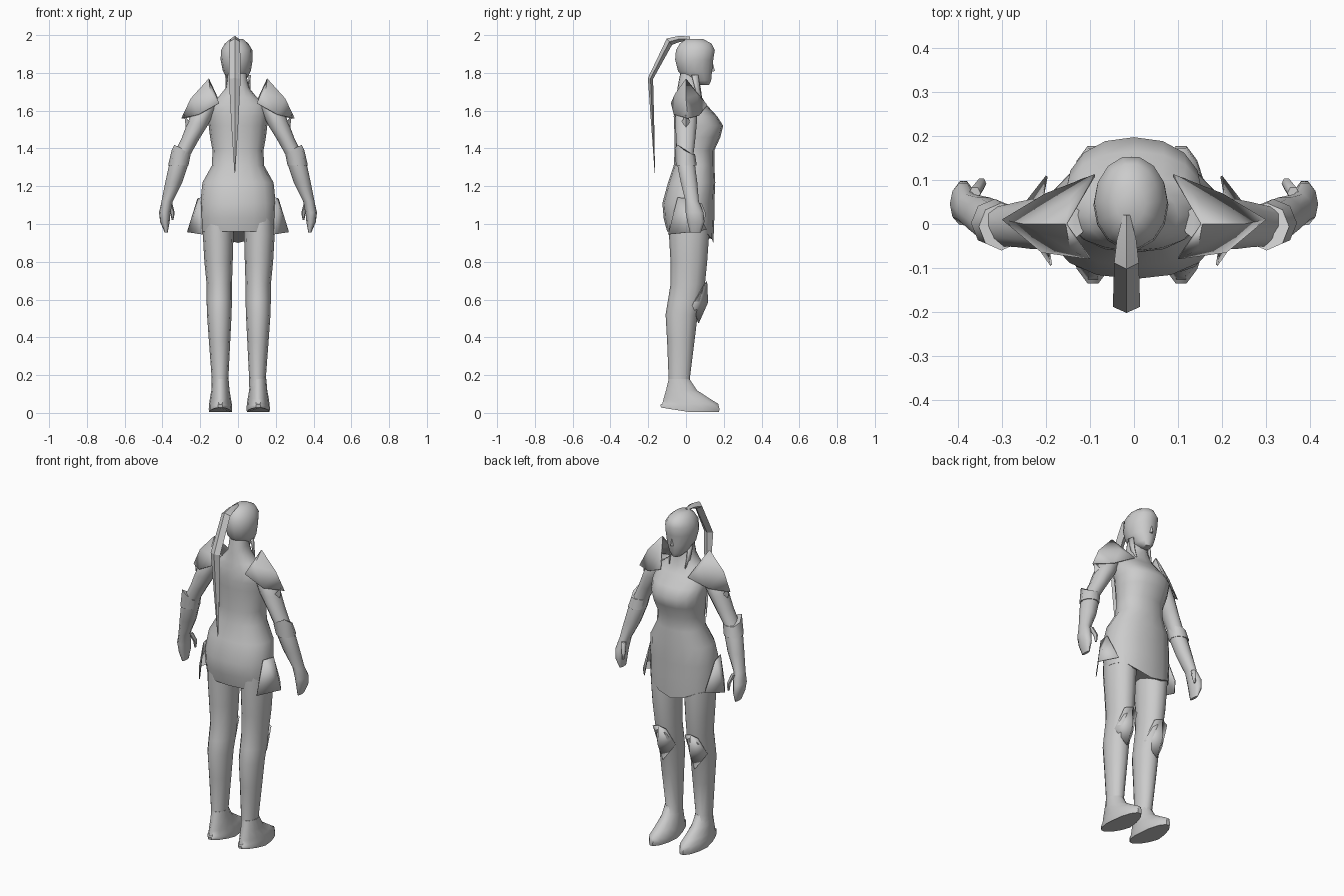
import bpy, bmesh, math

grey = bpy.data.materials.new("plain_grey")
grey.diffuse_color = (0.6, 0.6, 0.6, 1)


def finish(name, bm, mirror, thick, angle):
    bmesh.ops.recalc_face_normals(bm, faces=bm.faces)
    me = bpy.data.meshes.new(name)
    bm.to_mesh(me)
    bm.free()
    me.materials.append(grey)
    ob = bpy.data.objects.new(name, me)
    bpy.context.collection.objects.link(ob)
    bpy.ops.object.select_all(action='DESELECT')
    ob.select_set(True)
    bpy.context.view_layer.objects.active = ob
    bpy.ops.object.shade_smooth_by_angle(angle=math.radians(angle))
    if thick:
        ob.modifiers.new("thickness", 'SOLIDIFY').thickness = thick
    if mirror:
        ob.modifiers.new("mirror", 'MIRROR')
    return ob


def loft(name, rings, sides=12, power=1.0, mirror=False, shape=None, angle=60):
    """Skin level rings given as (z, x0, x1, y0, y1)."""
    bm = bmesh.new()
    loops = []
    for i, (z, x0, x1, y0, y1) in enumerate(rings):
        loop = []
        for k in range(sides):
            a = 2 * math.pi * k / sides
            c, s = math.cos(a), math.sin(a)
            c = math.copysign(abs(c) ** power, c)
            s = math.copysign(abs(s) ** power, s)
            dz = shape(i, c, s) if shape else 0
            loop.append(bm.verts.new(((x0 + x1) / 2 + c * (x1 - x0) / 2,
                                      (y0 + y1) / 2 + s * (y1 - y0) / 2, z + dz)))
        loops.append(loop)
    for a, b in zip(loops, loops[1:]):
        for k in range(sides):
            j = (k + 1) % sides
            bm.faces.new((a[k], a[j], b[j], b[k]))
    bm.faces.new(loops[0])
    bm.faces.new(loops[-1])
    return finish(name, bm, mirror, 0, angle)


def plate(name, points, faces, mirror=True, thick=0.005, angle=35):
    bm = bmesh.new()
    vs = [bm.verts.new(p) for p in points]
    for f in faces:
        bm.faces.new([vs[i] for i in f])
    return finish(name, bm, mirror, thick, angle)


# Torso with short skirt; the hem dips to a point at the front
def hem(i, c, s):
    return -0.06 * max(s, 0) ** 6 if i == 0 else 0


loft("torso", [
    (0.96, -.195, .195, -.10, .145), (1.03, -.20, .20, -.118, .15),
    (1.11, -.20, .20, -.125, .15), (1.22, -.188, .188, -.095, .155),
    (1.31, -.138, .138, -.065, .15), (1.39, -.135, .135, -.06, .15),
    (1.46, -.148, .148, -.06, .182), (1.52, -.155, .155, -.063, .197),
    (1.57, -.16, .16, -.065, .165), (1.63, -.15, .15, -.06, .11),
    (1.67, -.105, .10, -.052, .085), (1.72, -.065, .06, -.045, .078),
    (1.76, -.058, .05, -.038, .07), (1.80, -.055, .045, -.03, .06)],
    sides=16, power=0.9, shape=hem)

# Head, nose and side locks
loft("head", [
    (1.735, -.03, .02, .07, .122), (1.76, -.055, .042, .0, .135),
    (1.81, -.08, .068, -.045, .14), (1.87, -.092, .078, -.06, .147),
    (1.92, -.09, .076, -.056, .155), (1.955, -.07, .055, -.035, .138),
    (1.98, -.04, .025, .0, .09)], sides=14)
plate("nose", [(-.005, .14, 1.86), (-.02, .13, 1.805), (.01, .13, 1.805), (-.005, .153, 1.81)],
      [(0, 1, 3), (0, 3, 2), (1, 2, 3)], mirror=False, thick=0)
plate("side_lock", [(.068, .03, 1.79), (.06, .065, 1.79), (.065, .05, 1.71), (.058, .075, 1.71),
                    (.05, .095, 1.61)],
      [(0, 1, 3, 2), (2, 3, 4)])

# Ponytail: four-sided sweep of (y, z, half width, half depth, tangent angle)
bm = bmesh.new()
prev = None
for y, z, w, d, t in [(.02, 1.98, .008, .012, 90), (-.035, 1.98, .022, .016, 95),
                      (-.088, 1.965, .028, .022, 130), (-.188, 1.77, .031, .014, 170),
                      (-.176, 1.52, .018, .008, 180), (-.165, 1.27, .002, .001, 180)]:
    n = (math.cos(math.radians(t)), math.sin(math.radians(t)))
    ring = [bm.verts.new((-.017 + a * w, y + n[0] * b * d, z + n[1] * b * d))
            for a, b in ((-1, 0), (0, -1), (1, 0), (0, 1))]
    if prev:
        for k in range(4):
            j = (k + 1) % 4
            bm.faces.new((prev[k], prev[j], ring[j], ring[k]))
    else:
        bm.faces.new(ring)
    prev = ring
bm.faces.new(prev)
finish("ponytail", bm, False, 0, 20)

# Arms with hands
loft("arm", [
    (1.65, .11, .18, -.035, .04), (1.61, .12, .235, -.055, .06),
    (1.53, .155, .27, -.06, .06), (1.45, .205, .30, -.055, .052),
    (1.37, .25, .34, -.052, .042), (1.30, .268, .368, -.046, .052),
    (1.22, .295, .385, -.03, .062), (1.12, .345, .405, -.005, .07),
    (1.06, .357, .418, -.004, .095), (1.01, .362, .412, .005, .10),
    (0.955, .372, .388, .02, .08)], sides=10, mirror=True)
loft("thumb", [(1.11, .348, .375, .055, .085), (1.06, .335, .357, .078, .105),
               (1.02, .342, .352, .088, .102)], sides=6, mirror=True)


# Short forearm guard rising to a point at the outer elbow
def cuff(i, c, s):
    return 0.05 * max(c * 0.6 - s * 0.8, 0) ** 2 if i == 1 else 0


loft("forearm_guard", [(1.31, .262, .37, -.053, .057), (1.37, .25, .352, -.06, .048)],
     sides=8, mirror=True, shape=cuff, angle=50)

# Shoulder pads: ridged shell with a raised inner peak, and a small spike below
plate("shoulder_pad",
      [(.155, 0, 1.77), (.25, 0, 1.665), (.30, .01, 1.56),
       (.09, .113, 1.63), (.20, .07, 1.575), (.10, -.08, 1.64), (.21, -.065, 1.58),
       (.145, .06, 1.685), (.145, -.058, 1.69)],
      [(0, 1, 7), (7, 1, 4), (7, 4, 3), (0, 7, 3), (1, 2, 4),
       (0, 8, 1), (8, 6, 1), (8, 5, 6), (0, 5, 8), (1, 6, 2)], angle=45)
plate("arm_spike", [(.25, .03, 1.53), (.25, -.03, 1.53), (.275, 0, 1.50), (.285, 0, 1.58)],
      [(0, 2, 3), (2, 1, 3), (1, 0, 3)], thick=0)

# Hip plates
plate("hip_plate",
      [(.198, -.045, 1.14), (.215, .03, 1.135), (.27, .02, .957), (.20, .11, .97),
       (.19, -.095, .945)],
      [(0, 1, 2), (1, 3, 2), (0, 2, 4)], angle=50)

# Legs and shoes
legs = loft("leg", [
    (1.06, .03, .188, -.09, .12), (.94, .028, .19, -.09, .122),
    (.80, .032, .182, -.082, .112), (.68, .036, .17, -.082, .10),
    (.60, .036, .17, -.095, .085), (.52, .038, .168, -.108, .062),
    (.38, .045, .158, -.10, .045), (.18, .055, .143, -.092, .02),
    (.14, .055, .143, -.098, .04)], sides=12, mirror=True)
legs.location.x = .004


# Soles rise towards the heel
def heel(i, c, s):
    return 0.025 * max(-s, 0) if i > 3 else 0


shoes = loft("shoe", [
    (.18, .057, .143, -.093, .02), (.12, .052, .148, -.108, .06),
    (.075, .044, .156, -.122, .13), (.048, .04, .16, -.13, .175),
    (.02, .038, .162, -.14, .182), (.004, .04, .16, -.137, .178)],
    sides=14, power=1.1, mirror=True, shape=heel, angle=50)
shoes.location.x = .007

# Knee guards: gently ridged pentagon coming to a point below
plate("knee_guard",
      [(.105, .112, .695), (.06, .10, .68), (.15, .10, .68), (.105, .117, .585),
       (.043, .035, .57), (.167, .035, .57), (.105, .068, .475)],
      [(0, 3, 4, 1), (0, 2, 5, 3), (3, 6, 4), (3, 5, 6)], angle=80)
